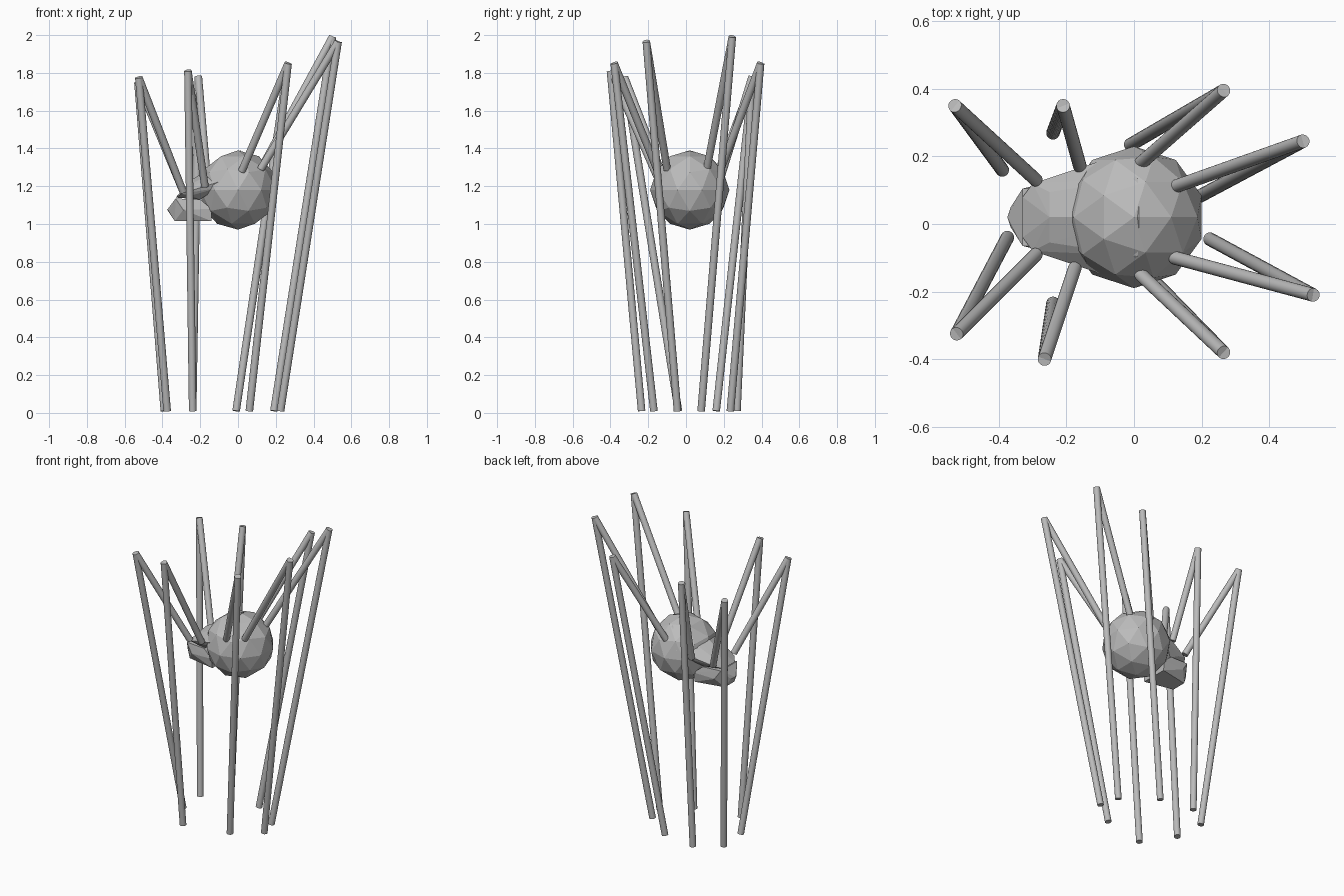
import bpy, bmesh
from mathutils import Vector

if "Cube" in bpy.data.objects:
    bpy.data.objects.remove(bpy.data.objects["Cube"])

grey = bpy.data.materials.new("plain_grey")
grey.diffuse_color = (0.5, 0.5, 0.5, 1)
grey.use_nodes = True
grey.node_tree.nodes["Principled BSDF"].inputs["Base Color"].default_value = grey.diffuse_color
MID = 0.02      # y of the body's centre line


def make(name, bm, smooth=False):
    me = bpy.data.meshes.new(name)
    bmesh.ops.recalc_face_normals(bm, faces=bm.faces)
    bm.to_mesh(me)
    bm.free()
    me.materials.append(grey)
    ob = bpy.data.objects.new(name, me)
    bpy.context.collection.objects.link(ob)
    if smooth:
        bpy.ops.object.select_all(action='DESELECT')
        ob.select_set(True)
        bpy.context.view_layer.objects.active = ob
        bpy.ops.object.shade_smooth_by_angle()
    return ob


def hull(name, points):
    """Faceted solid from (x, half width, z) points mirrored across the centre line."""
    bm = bmesh.new()
    for x, w, z in points:
        for s in ((1, -1) if w else (1,)):
            bm.verts.new((x, MID + s * w, z))
    res = bmesh.ops.convex_hull(bm, input=bm.verts)
    junk = {g for g in res["geom_interior"] + res["geom_unused"]
            if isinstance(g, bmesh.types.BMVert)}
    bmesh.ops.delete(bm, geom=list(junk), context='VERTS')
    return make(name, bm)


def rod(name, a, b, r=0.02):
    """Round leg segment from a to b."""
    a, b = Vector(a), Vector(b)
    d = b - a
    bm = bmesh.new()
    bmesh.ops.create_cone(bm, cap_ends=True, segments=24, radius1=r, radius2=r, depth=d.length)
    bmesh.ops.rotate(bm, verts=bm.verts, matrix=d.to_track_quat('Z', 'Y').to_matrix())
    bmesh.ops.translate(bm, verts=bm.verts, vec=(a + b) / 2)
    return make(name, bm, True)


# Round faceted abdomen
bm = bmesh.new()
bmesh.ops.create_icosphere(bm, subdivisions=2, radius=0.21)
bmesh.ops.translate(bm, verts=bm.verts, vec=(0, MID, 1.18))
make("abdomen", bm)

# Sloping hood from the abdomen down to the head
hull("hood", [
    (0.015, 0, 1.39), (0.012, 0.115, 1.352), (-0.065, 0.178, 1.235), (-0.11, 0.15, 1.19),
    (-0.25, 0, 1.232), (-0.25, 0.075, 1.21), (-0.30, 0.1, 1.16), (-0.25, 0.1, 1.15),
    (-0.33, 0.06, 1.14), (-0.2, 0.08, 1.13)])

# Angular head under the hood
hull("head", [
    (-0.375, 0, 1.075), (-0.365, 0.03, 1.07), (-0.33, 0.085, 1.135), (-0.29, 0.095, 1.075),
    (-0.335, 0.05, 1.015), (-0.14, 0.09, 1.015), (-0.14, 0.1, 1.08), (-0.2, 0.09, 1.13)])

# Eight legs: hip, knee, foot
legs = {
    "back_leg_1": ((-0.29, 0.13, 1.17), (-0.53, 0.35, 1.75), (-0.39, 0.16, 0.01)),
    "back_leg_2": ((-0.16, 0.17, 1.20), (-0.21, 0.35, 1.78), (-0.24, 0.27, 0.01)),
    "back_leg_3": ((0.02, 0.18, 1.28), (0.265, 0.395, 1.85), (-0.01, 0.235, 0.01)),
    "back_leg_4": ((0.12, 0.11, 1.29), (0.50, 0.245, 1.99), (0.19, 0.08, 0.01)),
    "front_leg_4": ((0.12, -0.10, 1.29), (0.53, -0.21, 1.965), (0.225, -0.045, 0.01)),
    "front_leg_3": ((0.02, -0.15, 1.28), (0.265, -0.38, 1.85), (0.06, -0.17, 0.01)),
    "front_leg_2": ((-0.175, -0.13, 1.20), (-0.265, -0.40, 1.81), (-0.24, -0.235, 0.01)),
    "front_leg_1": ((-0.29, -0.09, 1.17), (-0.525, -0.325, 1.775), (-0.375, -0.04, 0.01)),
}
for name, (hip, knee, foot) in legs.items():
    rod(name + "_upper", hip, knee)
    rod(name + "_lower", knee, foot)
